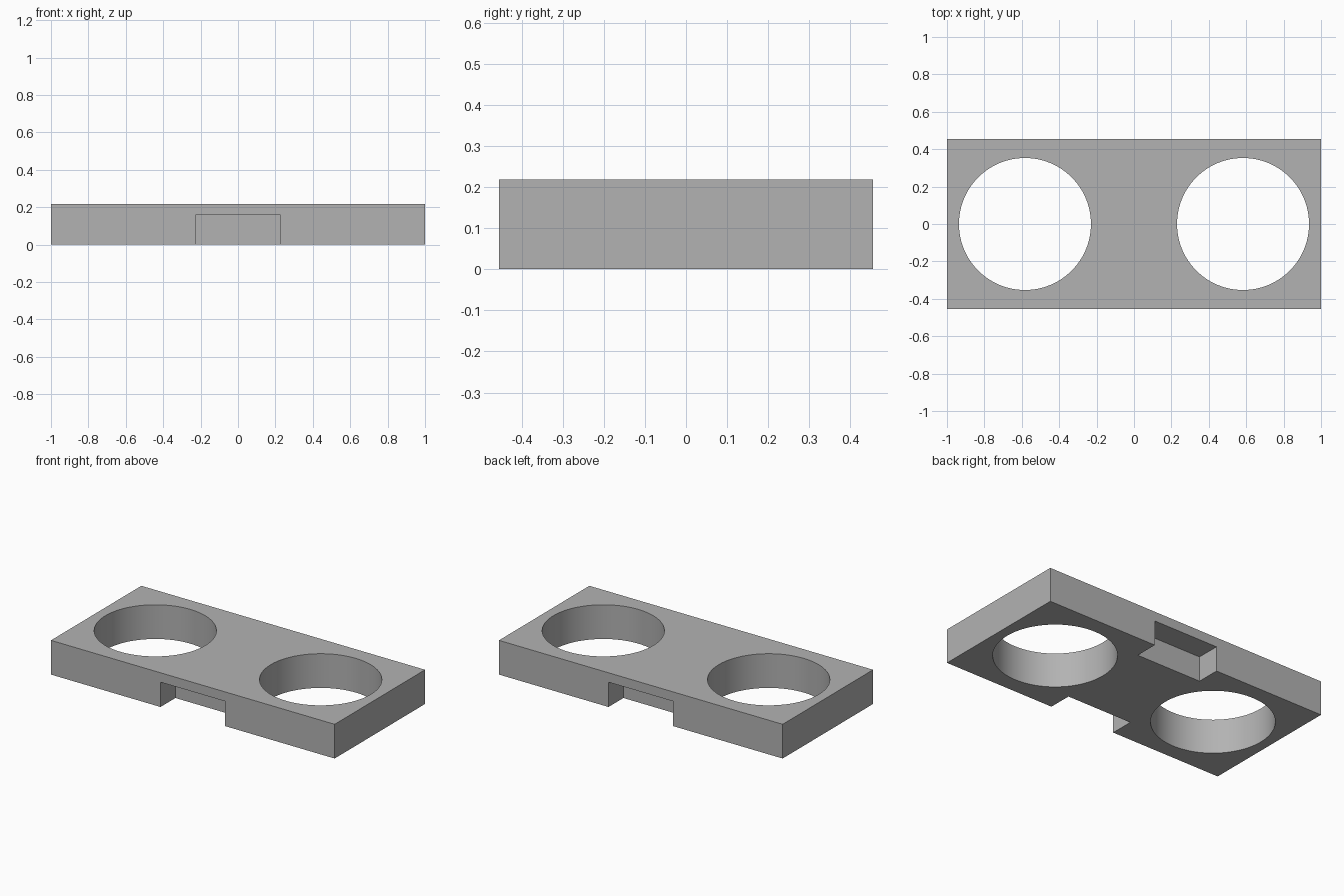
import bpy

cube = bpy.data.objects.get("Cube")
if cube:
    bpy.data.objects.remove(cube, do_unlink=True)

LENGTH, DEPTH, HEIGHT = 2.0, 0.91, 0.218
HOLE_X, HOLE_R = 0.583, 0.353
NOTCH_W, NOTCH_D, NOTCH_H = 0.456, 0.15, 0.158

grey = bpy.data.materials.new("plain grey")
grey.use_nodes = True
colour = (0.45, 0.45, 0.45, 1)
grey.diffuse_color = colour
grey.node_tree.nodes["Principled BSDF"].inputs["Base Color"].default_value = colour


def box(name, size, centre):
    bpy.ops.mesh.primitive_cube_add(size=1, location=centre)
    obj = bpy.context.object
    obj.name = name
    obj.scale = size
    bpy.ops.object.transform_apply(location=True, rotation=False, scale=True)
    obj.data.materials.append(grey)
    return obj


# Rectangular plate
plate = box("holder_plate", (LENGTH, DEPTH, HEIGHT), (0, 0, HEIGHT / 2))

# Round through holes, and notches under the front and back edges
cutters = []
for side, sign in (("left", 1), ("right", -1)):
    bpy.ops.mesh.primitive_cylinder_add(
        vertices=96, radius=HOLE_R, depth=1, location=(sign * HOLE_X, 0, 0))
    hole = bpy.context.object
    hole.name = side + "_hole_cutter"
    hole.data.materials.append(grey)
    cutters.append(hole)
for side, sign in (("back", 1), ("front", -1)):
    cutters.append(box(side + "_notch_cutter", (NOTCH_W, NOTCH_D * 2, NOTCH_H * 2),
                       (0, sign * DEPTH / 2, 0)))

# Cut the plate, then drop the cutters
bpy.context.view_layer.objects.active = plate
for cutter in cutters:
    cut = plate.modifiers.new(cutter.name, "BOOLEAN")
    cut.operation = "DIFFERENCE"
    cut.solver = "EXACT"
    cut.object = cutter
    bpy.ops.object.modifier_apply(modifier=cut.name)
    bpy.data.objects.remove(cutter, do_unlink=True)

# Smooth hole walls, sharp rims and corners
bpy.ops.object.select_all(action="DESELECT")
plate.select_set(True)
bpy.ops.object.shade_smooth_by_angle()
